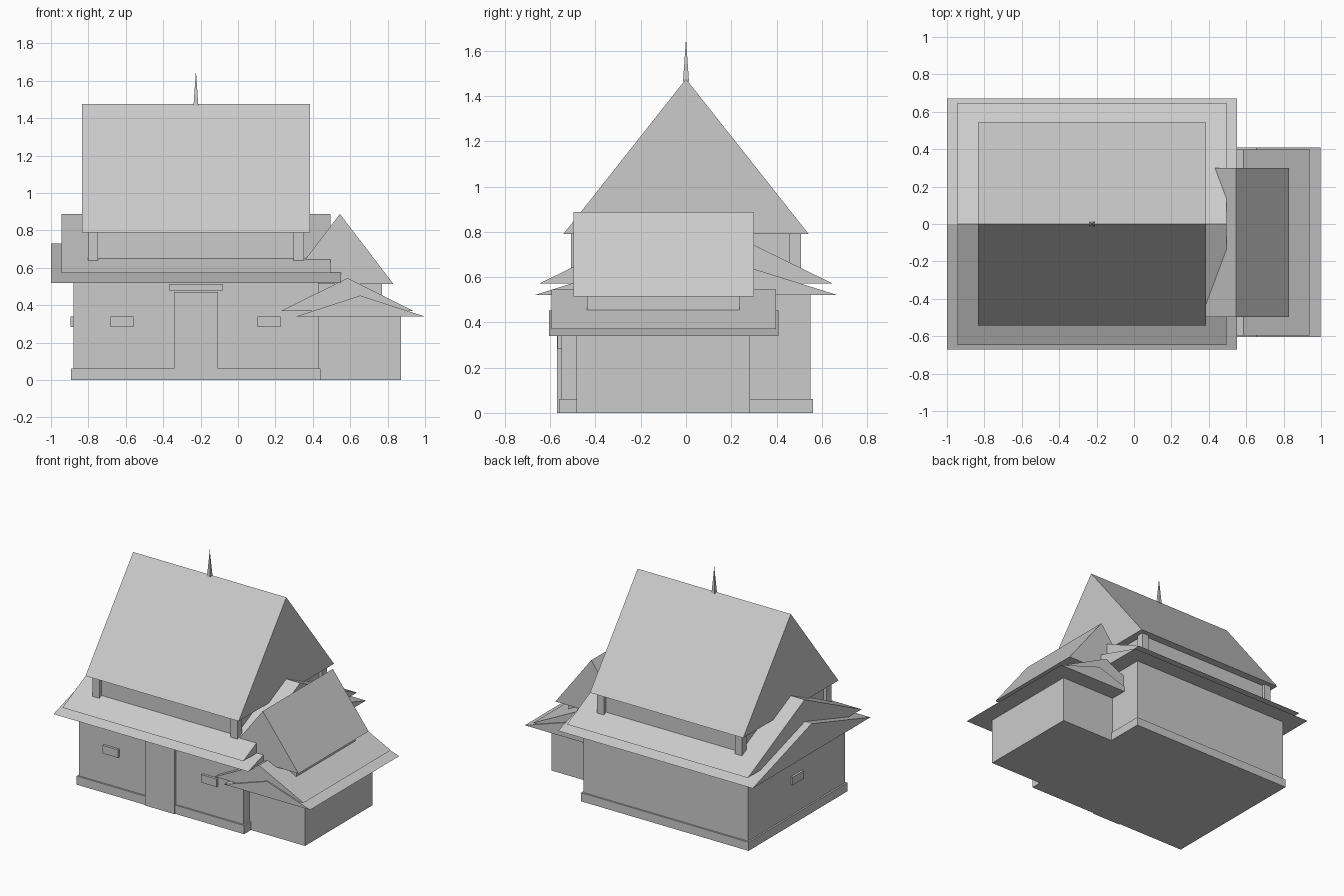
import bpy

if "Cube" in bpy.data.objects:
    bpy.data.objects.remove(bpy.data.objects["Cube"])

grey = bpy.data.materials.new("plain grey")
grey.diffuse_color = (0.6, 0.6, 0.6, 1)
grey.use_nodes = True
grey.node_tree.nodes["Principled BSDF"].inputs["Base Color"].default_value = grey.diffuse_color


def mesh(name, verts, faces):
    me = bpy.data.meshes.new(name)
    me.from_pydata(verts, [], faces)
    me.materials.append(grey)
    ob = bpy.data.objects.new(name, me)
    bpy.context.collection.objects.link(ob)
    return ob


def box(name, x0, x1, y0, y1, z0, z1):
    v = [(x, y, z) for z in (z0, z1) for x, y in ((x0, y0), (x1, y0), (x1, y1), (x0, y1))]
    return mesh(name, v, [(3, 2, 1, 0), (4, 5, 6, 7), (0, 1, 5, 4),
                          (1, 2, 6, 5), (2, 3, 7, 6), (3, 0, 4, 7)])


def gable(name, a0, a1, b0, b1, z0, z1, along_x):
    """Closed triangular prism: ridge from a0 to a1, eaves at b0 and b1."""
    v = []
    for a in (a0, a1):
        for b, z in ((b0, z0), (b1, z0), ((b0 + b1) / 2, z1)):
            v.append((a, b, z) if along_x else (b, a, z))
    f = [(0, 2, 1), (3, 4, 5), (0, 1, 4, 3), (1, 2, 5, 4), (2, 0, 3, 5)]
    if not along_x:
        f = [tuple(reversed(q)) for q in f]
    return mesh(name, v, f)


CX = -0.225  # centre of the main hall

# Main hall walls and plinth
box("hall_walls", -0.88, 0.43, -0.55, 0.55, 0, 0.525)
box("hall_plinth", -0.892, 0.442, -0.562, 0.562, 0, 0.062)

# Door, plaque and windows
box("door", -0.343, -0.107, -0.57, -0.54, 0, 0.47)
box("door_plaque", -0.37, -0.08, -0.568, -0.54, 0.478, 0.51)
for i, x in enumerate((-0.62, 0.165)):
    box(f"front_window_{i + 1}", x - 0.061, x + 0.061, -0.567, -0.54, 0.283, 0.341)
box("side_window", -0.895, -0.87, -0.065, 0.065, 0.283, 0.341)

# Main hall stacked roofs
for name, hx, hy, z0, z1 in (("hall_lower_roof", 0.775, 0.67, 0.52, 0.73),
                             ("hall_middle_roof", 0.72, 0.647, 0.572, 0.888),
                             ("hall_top_roof", 0.61, 0.542, 0.79, 1.475)):
    gable(name, CX - hx, CX + hx, -hy, hy, z0, z1, True)

# Upper storey with corner posts
box("hall_upper_walls", CX - 0.55, CX + 0.55, -0.485, 0.485, 0.55, 0.80)
for sx in (-1, 1):
    for sy in (-1, 1):
        x, y = CX + sx * 0.55, sy * 0.482
        box("corner_post", x - 0.027, x + 0.027, y - 0.027, y + 0.027, 0.60, 0.80)

# Spire on the ridge
r = 0.013
mesh("ridge_spire",
     [(CX - r, -r, 1.465), (CX + r, -r, 1.465), (CX + r, r, 1.465), (CX - r, r, 1.465),
      (CX, 0, 1.655)],
     [(3, 2, 1, 0), (0, 1, 4), (1, 2, 4), (2, 3, 4), (3, 0, 4)])

# Side annex walls and stacked roofs
box("annex_walls", 0.42, 0.872, -0.483, 0.283, 0, 0.345)
box("annex_upper_walls", 0.32, 0.77, -0.437, 0.237, 0.36, 0.52)
gable("annex_lower_roof", -0.605, 0.408, 0.31, 0.998, 0.34, 0.452, False)
gable("annex_middle_roof", -0.595, 0.398, 0.232, 0.938, 0.37, 0.546, False)
gable("annex_top_roof", -0.497, 0.3, 0.26, 0.83, 0.515, 0.888, False)
